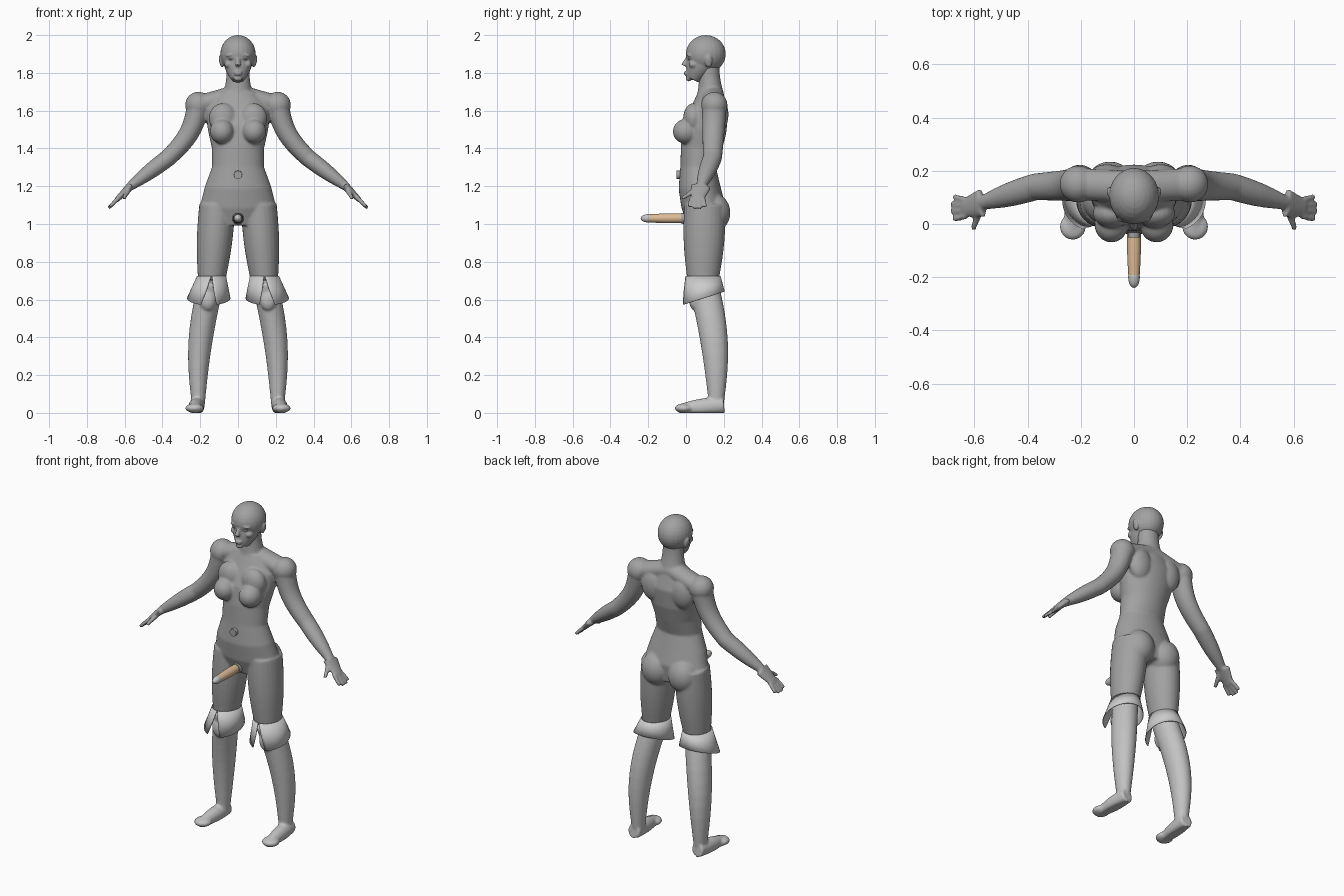
import bpy, bmesh, math
from mathutils import Vector, Matrix

old = bpy.data.objects.get("Cube")
if old:
    bpy.data.objects.remove(old)


def material(name, red, green, blue):
    mat = bpy.data.materials.new(name)
    mat.use_nodes = True
    colour = (red, green, blue, 1)
    mat.diffuse_color = colour
    mat.node_tree.nodes["Principled BSDF"].inputs["Base Color"].default_value = colour
    return mat


def grey(name, value):
    return material(name, value, value, value)


BODY = grey("mid grey", .36)
PALE = grey("pale grey", .54)
CLOTH = grey("cuff grey", .6)
TAN = material("tan", .72, .5, .3)


def skin(bm, sections, sides=24):
    """Loft ellipses given as (centre, width radius, depth radius)."""
    loops = []
    last = len(sections) - 1
    for i, (centre, wide, deep) in enumerate(sections):
        ahead, behind = sections[min(i + 1, last)], sections[max(i - 1, 0)]
        along = (ahead[0] - behind[0]).normalized()
        lengthwise = abs(along.y) > .8
        ref = Vector((1, 0, 0)) if lengthwise else Vector((0, 1, 0))
        across = ref.cross(along).normalized()
        up = along.cross(across)
        loop = []
        for k in range(sides):
            angle = math.tau * k / sides
            point = centre + across * wide * math.cos(angle) + up * deep * math.sin(angle)
            point.z = max(point.z, 0)
            loop.append(bm.verts.new(point))
        loops.append(loop)
    for lower, upper in zip(loops, loops[1:]):
        for k in range(sides):
            bm.faces.new((lower[k], lower[k - 1], upper[k - 1], upper[k]))
    bm.faces.new(loops[0])
    bm.faces.new(loops[-1])


def limb(bm, start, end, thick, thin, bulge=0, flat=1, bow=(0, 0, 0), steps=10):
    """Tapered limb whose middle may swell and bow outwards."""
    start, end, bow = Vector(start), Vector(end), Vector(bow)
    sections = []
    for i in range(steps + 1):
        t = i / steps
        swell = math.sin(math.pi * t)
        radius = thick + (thin - thick) * t + bulge * swell
        sections.append((start.lerp(end, t) + bow * swell, radius, radius * flat))
    skin(bm, sections)


def ball(bm, centre, radii, tilt=0):
    place = Matrix.Translation(centre) @ Matrix.Rotation(tilt, 4, 'Y') @ Matrix.Diagonal((*radii, 1))
    bmesh.ops.create_uvsphere(bm, u_segments=24, v_segments=14, radius=1, matrix=place)


def twin(bm):
    """Copy everything built so far to the other side."""
    copy = bmesh.ops.duplicate(bm, geom=bm.verts[:] + bm.edges[:] + bm.faces[:])
    verts = [item for item in copy["geom"] if isinstance(item, bmesh.types.BMVert)]
    bmesh.ops.scale(bm, vec=(-1, 1, 1), verts=verts)


def finish(bm, name, mat, voxel=0):
    bmesh.ops.recalc_face_normals(bm, faces=bm.faces)
    mesh = bpy.data.meshes.new(name)
    bm.to_mesh(mesh)
    bm.free()
    mesh.materials.append(mat)
    mesh.shade_smooth()
    mesh.set_sharp_from_angle(angle=math.radians(40))
    part = bpy.data.objects.new(name, mesh)
    bpy.context.collection.objects.link(part)
    if voxel:
        merge = part.modifiers.new("merge", 'REMESH')
        merge.mode = 'VOXEL'
        merge.voxel_size = voxel
        merge.use_smooth_shade = True
        soften = part.modifiers.new("soften", 'SMOOTH')
        soften.factor = .5
        soften.iterations = 5
    return part


# Joints of the left side
shoulder = Vector((.21, .15, 1.63))
elbow = Vector((.37, .14, 1.35))
wrist = Vector((.57, .08, 1.2))
knuckles = Vector((.64, .06, 1.13))
hip = Vector((.11, .1, 1.1))
knee = Vector((.14, .09, .7))
ankle = Vector((.21, .16, .04))

# Arms, hands, thighs, chest and seat
bm = bmesh.new()
limb(bm, (0, .14, 1.69), shoulder, .05, .05, flat=1.2)
ball(bm, shoulder, (.07, .07, .07))
limb(bm, shoulder, elbow, .06, .046, flat=1.1, bow=(-.03, 0, -.01))
ball(bm, elbow, (.046, .05, .046))
limb(bm, elbow, wrist, .046, .024, bulge=.006, flat=1.1)
limb(bm, wrist, knuckles, .022, .014, flat=2.5)
for i in range(4):
    spread = i - 1.5
    reach = .06 - .008 * abs(spread)
    base = knuckles + Vector((-.01, .02 * spread, .01))
    tip = base + Vector((reach, .009 * spread, -reach))
    limb(bm, base, tip, .012, .01)
limb(bm, wrist, (.605, -.02, 1.135), .018, .01)
limb(bm, hip, knee, .095, .072, bulge=.01, flat=1.15)
ball(bm, (.085, 0, 1.49), (.064, .07, .066))
ball(bm, (.08, .04, 1.56), (.075, .055, .08))
ball(bm, (.1, .17, 1.58), (.075, .055, .1))
ball(bm, (.09, .15, 1.06), (.09, .085, .1))
twin(bm)

# Torso: height, depth centre, half width, half depth
profile = [(1, .1, .15, .09), (1.1, .09, .2, .115), (1.2, .07, .175, .11), (1.3, .065, .138, .095),
           (1.4, .08, .138, .108), (1.5, .1, .16, .115), (1.6, .125, .17, .1), (1.7, .13, .1, .065)]
skin(bm, [(Vector((0, y, z)), wide, deep) for z, y, wide, deep in profile], 40)
limb(bm, (0, .13, 1.68), (0, .12, 1.86), .08, .062, bulge=-.008, flat=.9)
finish(bm, "body", BODY, .007)

# Head with brows, cheeks, ears, nose, lips and chin
bm = bmesh.new()
ball(bm, (.036, .022, 1.895), (.03, .018, .008), .15)
ball(bm, (.05, .04, 1.845), (.022, .025, .02))
ball(bm, (.09, .12, 1.86), (.01, .02, .033), .25)
twin(bm)
ball(bm, (0, .105, 1.9), (.094, .106, .1))
limb(bm, (0, .035, 1.765), (0, .09, 1.87), .035, .08, bulge=.008)
limb(bm, (0, .01, 1.885), (0, -.012, 1.838), .008, .015)
for height in (1.793, 1.803):
    ball(bm, (0, 0, height), (.022, .012, .006))
ball(bm, (0, .015, 1.77), (.022, .016, .015))
finish(bm, "head", BODY, .005)

# Eyes
bm = bmesh.new()
ball(bm, (.035, .019, 1.873), (.014, .01, .006))
twin(bm)
finish(bm, "eyes", PALE)

# Lower legs and feet
bm = bmesh.new()
limb(bm, knee, ankle, .068, .034, bulge=.012, flat=1.15, bow=(.025, .025, 0))
ball(bm, (.16, .05, .6), (.045, .035, .06))
limb(bm, (.215, .2, .04), (.23, -.04, .02), .042, .024, bulge=.012, flat=.9)
ball(bm, (.23, -.01, .025), (.05, .05, .025))
twin(bm)
finish(bm, "lower_legs", PALE, .007)

# Flared knee cuffs, each slit at the front
bm = bmesh.new()
rows, count = [], 40
for f in (0, .5, 1):
    gap = .03 + .34 * f
    row = []
    for k in range(count + 1):
        angle = gap + (math.tau - 2 * gap) * k / count
        x = knee.x + .015 * f + (.077 + .038 * f) * math.sin(angle)
        y = knee.y - (.093 + .022 * f) * math.cos(angle)
        z = .725 - f * (.118 + .036 * math.cos(angle))
        row.append(bm.verts.new((x, y, z)))
    rows.append(row)
for upper, lower in zip(rows, rows[1:]):
    for k in range(count):
        bm.faces.new((upper[k], upper[k + 1], lower[k + 1], lower[k]))
twin(bm)
cuffs = finish(bm, "knee_cuffs", CLOTH)
cuffs.modifiers.new("thickness", 'SOLIDIFY').thickness = .004

# Waist stud
bm = bmesh.new()
limb(bm, (0, 0, 1.26), (0, -.05, 1.26), .024, .022)
finish(bm, "waist_stud", BODY)

# Front rod with base collar and pale end
root, front = Vector((0, .03, 1.03)), Vector((0, -.2, 1.03))
bm = bmesh.new()
limb(bm, root, front, .023, .021, bulge=.004)
finish(bm, "rod", TAN)
bm = bmesh.new()
limb(bm, root, root.lerp(front, .24), .034, .028)
finish(bm, "rod_collar", BODY)
bm = bmesh.new()
ball(bm, front, (.022, .04, .022))
finish(bm, "rod_end", PALE)
